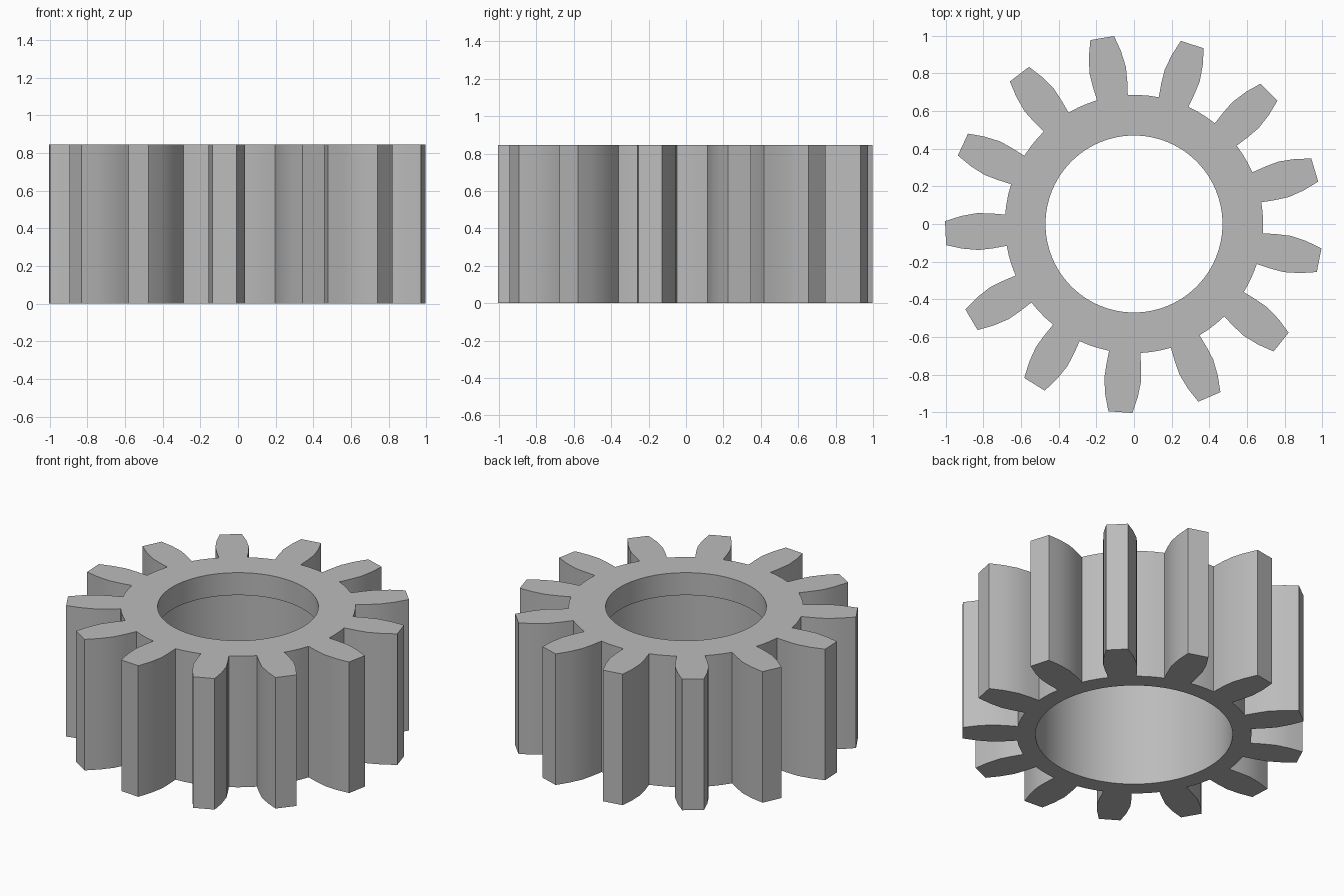
import bpy, bmesh
from math import cos, sin, pi, radians

cube = bpy.data.objects.get("Cube")
if cube:
    bpy.data.objects.remove(cube, do_unlink=True)

TEETH = 13
HEIGHT = 0.845
PITCH = 2 * pi / TEETH
FIRST = radians(99.7)
# Tooth flank: radius and half angle in degrees, root to tip
FLANK = [(0.686, 6.95), (0.76, 7.0), (0.835, 6.75), (0.92, 5.4), (1.004, 3.65)]
LIP_Z, LIP_R, BORE_R = 0.70, 0.47, 0.576


def polar(r, a):
    return (r * cos(a), r * sin(a))


def new_object(name, bm):
    bmesh.ops.recalc_face_normals(bm, faces=bm.faces)
    mesh = bpy.data.meshes.new(name)
    bm.to_mesh(mesh)
    bm.free()
    obj = bpy.data.objects.new(name, mesh)
    bpy.context.collection.objects.link(obj)
    return obj


def gear_outline():
    pts = []
    for i in range(TEETH):
        a = FIRST + i * PITCH
        pts += [polar(r, a - radians(h)) for r, h in FLANK]
        pts += [polar(r, a + radians(h)) for r, h in reversed(FLANK)]
        # Root arc between this tooth and the next
        half = PITCH / 2 - radians(FLANK[0][1])
        pts += [polar(FLANK[0][0], a + PITCH / 2 + half * t) for t in (-0.33, 0.33)]
    return pts


# Toothed body: outline extruded upward
bm = bmesh.new()
face = bm.faces.new([bm.verts.new((x, y, 0)) for x, y in gear_outline()])
top = bmesh.ops.extrude_face_region(bm, geom=[face])["geom"]
bmesh.ops.translate(bm, vec=(0, 0, HEIGHT),
                    verts=[v for v in top if isinstance(v, bmesh.types.BMVert)])
gear = new_object("gear_body", bm)

# Stepped bore: wide from below, narrow lip at the top
bm = bmesh.new()
SEG = 96
rings = []
for r, z in [(BORE_R, -0.1), (BORE_R, LIP_Z), (LIP_R, LIP_Z), (LIP_R, HEIGHT + 0.1)]:
    rings.append([bm.verts.new((*polar(r, 2 * pi * k / SEG), z)) for k in range(SEG)])
for lo, hi in zip(rings, rings[1:]):
    for k in range(SEG):
        n = (k + 1) % SEG
        bm.faces.new((lo[k], lo[n], hi[n], hi[k]))
bm.faces.new(rings[0])
bm.faces.new(rings[-1])
cutter = new_object("bore_cutter", bm)
cutter.hide_render = True

bpy.context.view_layer.objects.active = gear
gear.select_set(True)
cut = gear.modifiers.new("Bore", "BOOLEAN")
cut.operation = "DIFFERENCE"
cut.solver = "EXACT"
cut.object = cutter
bpy.ops.object.modifier_apply(modifier=cut.name)
bpy.data.objects.remove(cutter, do_unlink=True)

# Plain grey finish
grey = bpy.data.materials.new("grey")
grey.use_nodes = True
colour = (0.5, 0.5, 0.5, 1)
grey.diffuse_color = colour
grey.node_tree.nodes["Principled BSDF"].inputs["Base Color"].default_value = colour
gear.data.materials.clear()
gear.data.materials.append(grey)
bpy.ops.object.shade_smooth_by_angle(angle=radians(30))
